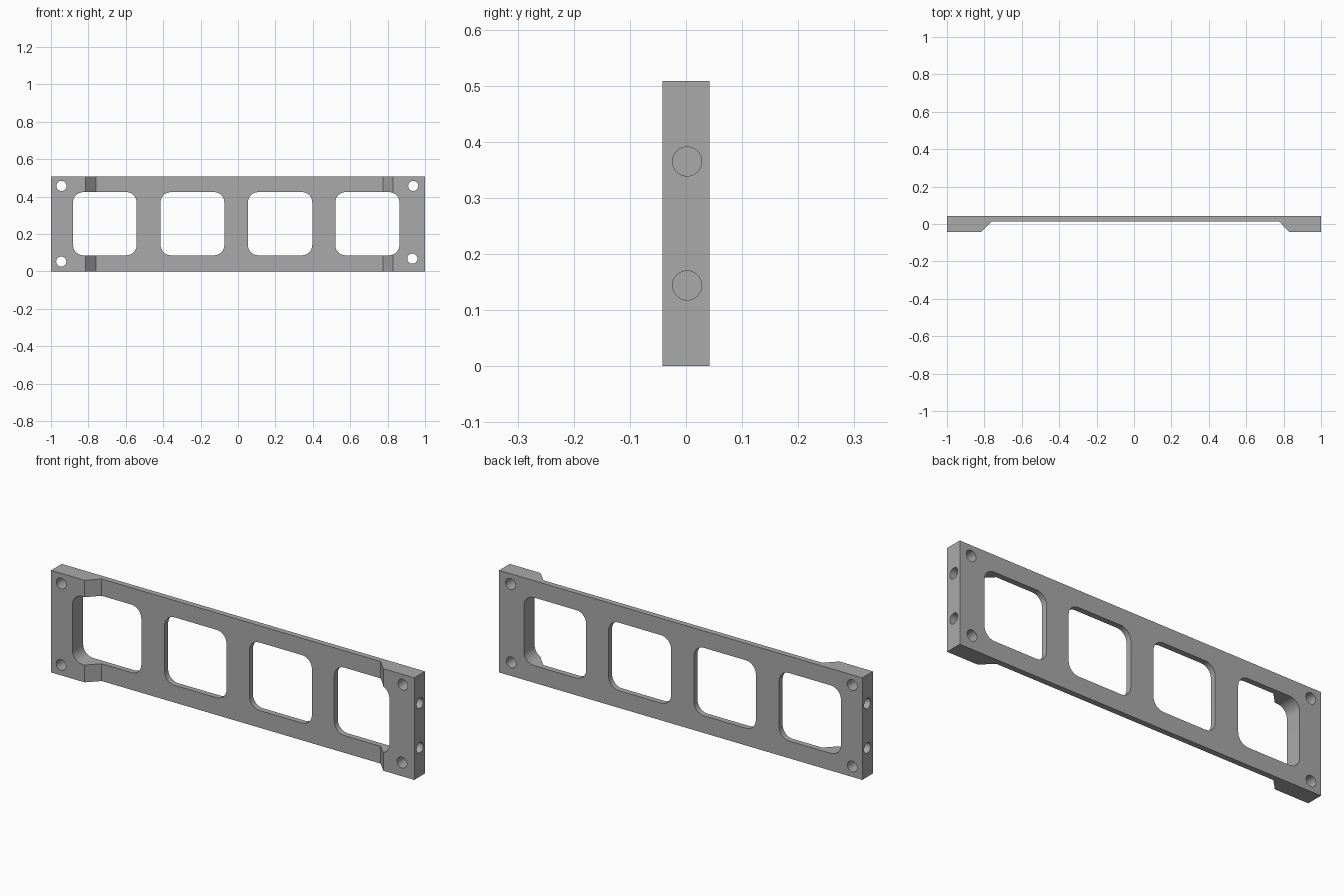
import bpy, bmesh, math
from mathutils import Matrix, Vector

cube = bpy.data.objects.get("Cube")
if cube:
    bpy.data.objects.remove(cube, do_unlink=True)

HEIGHT, HALF_DEPTH, WEB_FRONT = 0.508, 0.042, 0.014

grey = bpy.data.materials.new("plain grey")
grey.use_nodes = True
grey.diffuse_color = (0.4, 0.4, 0.4, 1)
grey.node_tree.nodes["Principled BSDF"].inputs["Base Color"].default_value = (0.4, 0.4, 0.4, 1)


def prism(name, outline, direction):
    """Closed outline of 3D points extruded along a direction."""
    bm = bmesh.new()
    face = bm.faces.new([bm.verts.new(p) for p in outline])
    moved = bmesh.ops.extrude_face_region(bm, geom=[face])["geom"]
    verts = [v for v in moved if isinstance(v, bmesh.types.BMVert)]
    bmesh.ops.translate(bm, verts=verts, vec=Vector(direction))
    bmesh.ops.recalc_face_normals(bm, faces=bm.faces)
    mesh = bpy.data.meshes.new(name)
    bm.to_mesh(mesh)
    bm.free()
    obj = bpy.data.objects.new(name, mesh)
    bpy.context.collection.objects.link(obj)
    mesh.materials.append(grey)
    return obj


def window(x0, x1, z0=0.086, z1=0.424, r=0.055, steps=8):
    """Rounded rectangle cutter through the depth."""
    corners = [(x1 - r, z1 - r), (x0 + r, z1 - r), (x0 + r, z0 + r), (x1 - r, z0 + r)]
    pts = []
    for i, (cx, cz) in enumerate(corners):
        for k in range(steps + 1):
            a = math.pi / 2 * (i + k / steps)
            pts.append((cx + r * math.cos(a), -0.1, cz + r * math.sin(a)))
    return prism("window_cutter", pts, (0, 0.2, 0))


def hole(center, axis, radius, length):
    """Round cutter starting at center and running along axis."""
    turn = Vector(axis).to_track_quat('Z', 'Y').to_matrix()
    ring = [Matrix.Rotation(math.tau * i / 32, 3, 'Z') @ Vector((radius, 0, 0)) for i in range(32)]
    return prism("hole_cutter", [Vector(center) + turn @ p for p in ring], Vector(axis) * length)


# Bar: thin web with thick end blocks and sloped shoulders
profile = [(-1, -HALF_DEPTH), (-0.815, -HALF_DEPTH), (-0.76, WEB_FRONT), (0.775, WEB_FRONT),
           (0.83, -HALF_DEPTH), (1, -HALF_DEPTH), (1, HALF_DEPTH), (-1, HALF_DEPTH)]
bar = prism("mounting_bar", [(x, y, 0) for x, y in profile], (0, 0, HEIGHT))

# Four windows
cutters = [window(*span) for span in
           [(-0.882, -0.542), (-0.414, -0.073), (0.053, 0.397), (0.52, 0.863)]]

# Corner bolt holes, through the depth
for x, z in [(-0.944, 0.457), (-0.945, 0.052), (0.937, 0.457), (0.932, 0.068)]:
    cutters.append(hole((x, -0.1, z), (0, 1, 0), 0.027, 0.2))

# Blind holes in both ends
for side in (-1, 1):
    for z in (0.365, 0.144):
        cutters.append(hole((side * 1.02, 0.002, z), (-side, 0, 0), 0.026, 0.1))

for cutter in cutters:
    cutter.hide_render = True
    cut = bar.modifiers.new("cut", 'BOOLEAN')
    cut.operation, cut.solver, cut.object = 'DIFFERENCE', 'EXACT', cutter

# Apply the cuts and drop the cutters
bpy.context.view_layer.update()
result = bpy.data.meshes.new_from_object(bar.evaluated_get(bpy.context.evaluated_depsgraph_get()))
bar.modifiers.clear()
bar.data = result
for cutter in cutters:
    bpy.data.objects.remove(cutter, do_unlink=True)

bpy.ops.object.select_all(action='DESELECT')
bar.select_set(True)
bpy.context.view_layer.objects.active = bar
bpy.ops.object.shade_smooth_by_angle(angle=math.radians(30))
